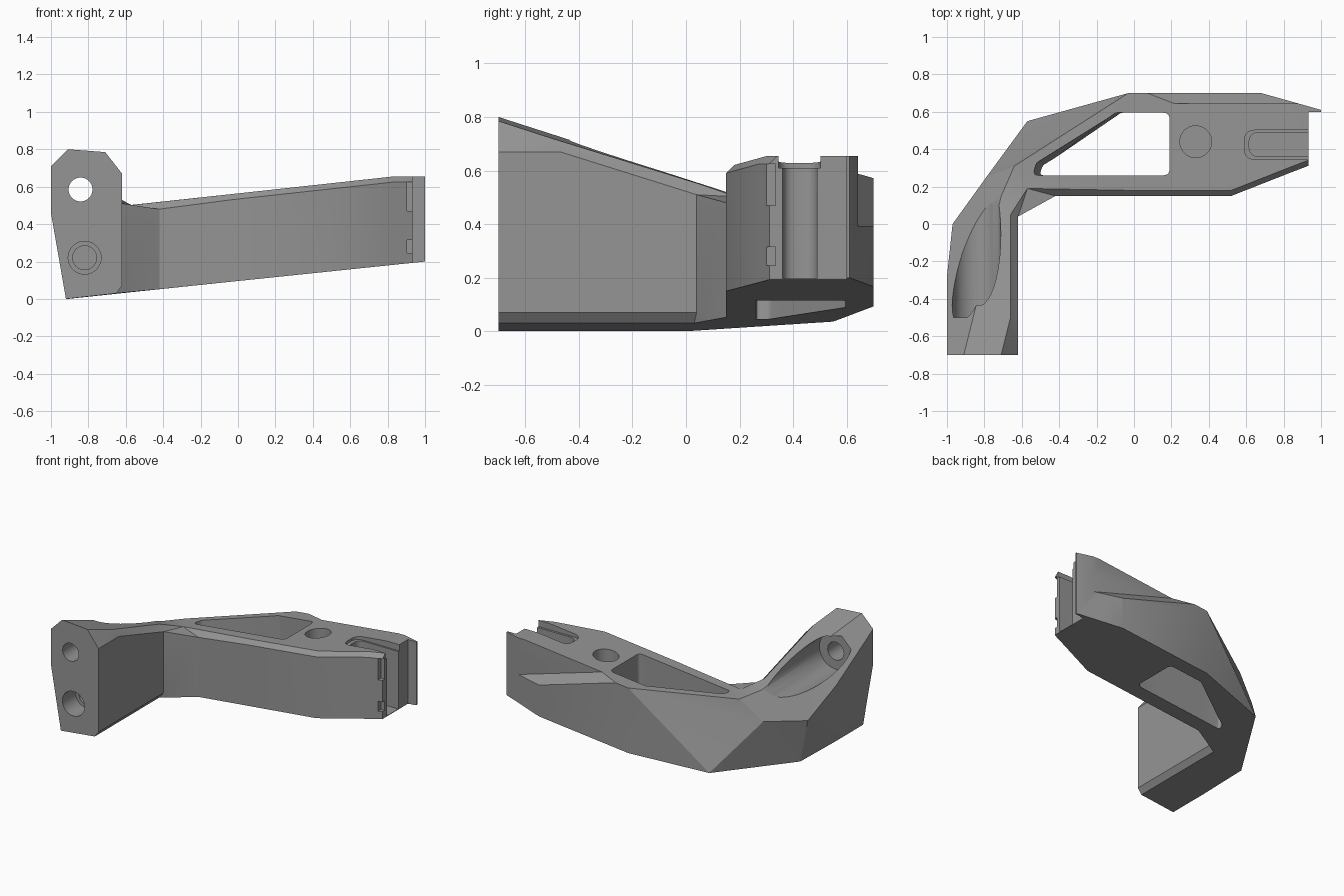
import bpy, bmesh, math
from mathutils import Vector

if "Cube" in bpy.data.objects:
    bpy.data.objects.remove(bpy.data.objects["Cube"])

grey = bpy.data.materials.new("mid_grey")
grey.diffuse_color = (0.3, 0.3, 0.3, 1)
grey.use_nodes = True
grey.node_tree.nodes["Principled BSDF"].inputs["Base Color"].default_value = grey.diffuse_color


def bottom(x):          # sloping underside
    return 0.104 * (x + 0.92)


def top(x):             # sloping top, level near the arm tip
    return min(0.502 + 0.109 * (x + 0.57), 0.655)


def make(name, bm):
    bmesh.ops.recalc_face_normals(bm, faces=bm.faces)
    me = bpy.data.meshes.new(name)
    bm.to_mesh(me)
    bm.free()
    ob = bpy.data.objects.new(name, me)
    bpy.context.collection.objects.link(ob)
    return ob


def loft(name, stations):
    bm = bmesh.new()
    rings = [[bm.verts.new(p) for p in s] for s in stations]
    n = len(rings[0])
    for a, b in zip(rings, rings[1:]):
        for i in range(n):
            j = (i + 1) % n
            bm.faces.new((a[i], a[j], b[j], b[i]))
    bm.faces.new(rings[0])
    bm.faces.new(rings[-1])
    bmesh.ops.remove_doubles(bm, verts=bm.verts, dist=1e-4)
    bmesh.ops.dissolve_degenerate(bm, edges=bm.edges, dist=1e-5)
    bmesh.ops.triangulate(bm, faces=[f for f in bm.faces if len(f.verts) > 3])
    return make(name, bm)


def arm_section(xa, ya, xf, yf):
    """Arm ring: back edge at (xa, ya), front edge at (xf, yf)."""
    low = (xf, yf, bottom(xf))
    back = (xa, ya, top(xa))
    return [(xa, ya, bottom(xa)), low, low, (xf, yf, top(xf) - 0.03),
            (xf, yf + 0.03, top(xf)), back, back, back]


# Bracket body: rings run from the mounting leg, round the knee, along the arm
leg = [(-.92, 0), (-.65, .03), (-.62, .07), (-.62, .67),
       (-.71, .785), (-.91, .80), (-1, .71), (-1, .46)]
stations = [
    [(x, -0.7, z) for x, z in leg],
    [(-.92, -.4, 0), (-.65, -.4, .03), (-.62, -.4, .07), (-.62, -.47, .67),
     (-.66, -.5, .72), (-.84, -.42, .71), (-1, -.28, .465), (-1, -.28, .46)],
    [(-.91, 0, 0), (-.65, .03, .03), (-.62, .04, .07), (-.62, .04, .51),
     (-.66, .05, .55), (-.71, .15, .52), (-.97, 0, .31), (-.97, 0, .31)],
    [(-.57, .55, .036), (-.42, .15, .052), (-.42, .15, .052), (-.42, .15, .48),
     (-.57, .19, .502), (-.64, .31, .495), (-.79, .25, .35), (-.79, .25, .35)],
    arm_section(-.03, .70, -.03, .15),
    arm_section(.68, .70, .52, .15),
    arm_section(.83, .658, .83, .272),
    arm_section(1, .61, 1, .337),
]
body = loft("bracket_body", stations)


def cut(cutter):
    cutter.hide_render = True
    m = body.modifiers.new("cut", 'BOOLEAN')
    m.operation, m.solver, m.object = 'DIFFERENCE', 'EXACT', cutter
    bpy.context.view_layer.objects.active = body
    bpy.ops.object.modifier_apply(modifier=m.name)
    bpy.data.objects.remove(cutter)


def rounded(points, r, steps=5):
    """Round the corners of a closed 2D outline."""
    out = []
    for i, p in enumerate(points):
        p, a, b = Vector(p), Vector(points[i - 1]), Vector(points[(i + 1) % len(points)])
        u, v = (a - p).normalized(), (b - p).normalized()
        half = u.angle(v) / 2
        d = min(r / math.tan(half), (a - p).length * .48, (b - p).length * .48)
        s, e = p + u * d, p + v * d
        for k in range(steps + 1):
            t = k / steps
            out.append(s * (1 - t) ** 2 + p * (2 * t * (1 - t)) + e * t * t)
    return out


def prism(name, low, high, z0, z1):
    return loft(name, [[(x, y, z0) for x, y in low], [(x, y, z1) for x, y in high]])


def box(name, x0, x1, y0, y1, z0, z1):
    o = [(x0, y0), (x1, y0), (x1, y1), (x0, y1)]
    return prism(name, o, o, z0, z1)


def rod_y(name, x, z, r, y0, y1, n=40):
    ang = [2 * math.pi * i / n for i in range(n)]
    return loft(name, [[(x + r * math.cos(a), y, z + r * math.sin(a)) for a in ang]
                       for y in (y0, y1)])


# Upper bolt hole with its open access groove, lower stepped hole
cut(rod_y("access_groove", -.842, .585, .13, -.5, .6))
cut(rod_y("upper_bolt_hole", -.842, .585, .064, -.8, -.4))
cut(rod_y("lower_bore", -.82, .22, .088, -.8, -.55))
cut(rod_y("lower_bolt_hole", -.82, .22, .064, -.6, -.3))

# Through window in the arm, slightly drafted on its slanted side
high = rounded([(-.55, .26), (-.53, .33), (-.10, .595), (.19, .595), (.19, .26)], .035)
low = rounded([(-.50, .26), (-.48, .31), (-.06, .595), (.19, .595), (.19, .26)], .035)
cut(prism("window", low, high, -.05, .62))

# Blind round pocket
ring = [(.33 + .085 * math.cos(2 * math.pi * i / 40),
         .44 + .085 * math.sin(2 * math.pi * i / 40)) for i in range(40)]
cut(prism("round_pocket", ring, ring, .3, .9))

# Arm tip: end step, slot with a rounded blind end and shallow rim
cut(box("end_step", .933, 1.2, 0, .6, -.2, 1))
slot = rounded([(.615, .36), (1.1, .36), (1.1, .49), (.615, .49)], .055)
cut(prism("slot", slot, slot, .197, 1))
rim = rounded([(.59, .345), (1.1, .345), (1.1, .502), (.59, .502)], .06)
cut(prism("slot_rim", rim, rim, .61, 1))

# Small notches on the front prong
for z0, z1 in ((.47, .625), (.245, .315)):
    cut(box("prong_notch", .903, 1.1, .2, .335, z0, z1))


# Sloping ledge along the back of the arm
def ledge(x, y):
    return .586 - .295 * (x - .2) - 1.047 * (y - .65)


o = [(0, .643), (1.05, .643), (1.05, .8), (0, .8)]
cut(loft("ledge", [[(x, y, ledge(x, y)) for x, y in o], [(x, y, 1) for x, y in o]]))

# Clean up flat areas and shade
body.data.materials.clear()
body.data.materials.append(grey)
bpy.ops.object.select_all(action='DESELECT')
body.select_set(True)
bpy.context.view_layer.objects.active = body
bpy.ops.object.shade_smooth_by_angle(angle=math.radians(25))
